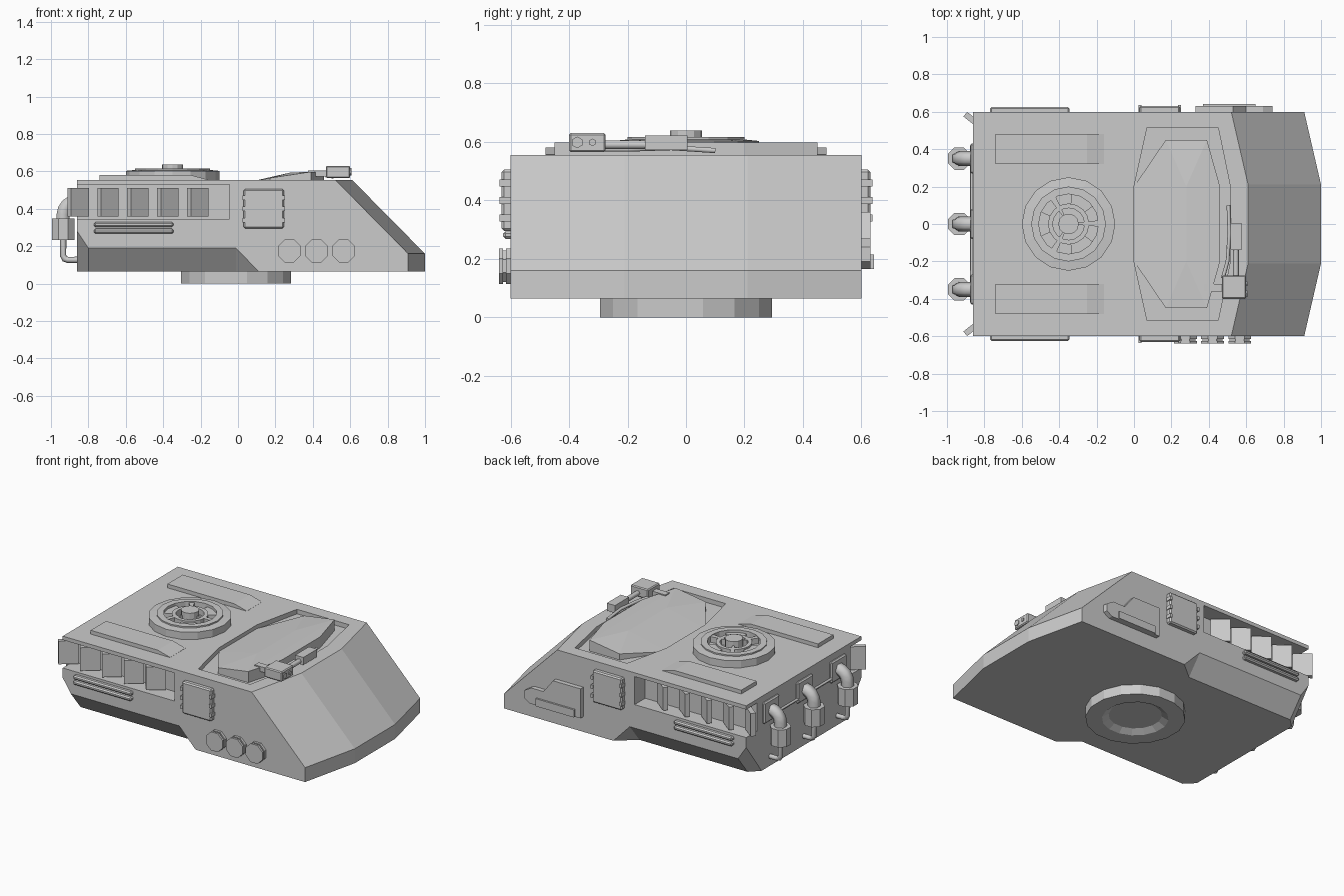
import bpy, bmesh, math
from mathutils import Vector, Matrix

if "Cube" in bpy.data.objects:
    bpy.data.objects.remove(bpy.data.objects["Cube"])

def finish(name, bm):
    bmesh.ops.recalc_face_normals(bm, faces=bm.faces[:])
    me = bpy.data.meshes.new(name)
    bm.to_mesh(me)
    bm.free()
    ob = bpy.data.objects.new(name, me)
    bpy.context.collection.objects.link(ob)
    return ob

def box(name, x, y, z, rot=0, bevel=0):
    bm = bmesh.new()
    size = [b - a for a, b in (x, y, z)]
    bmesh.ops.create_cube(bm, size=1, matrix=Matrix.Diagonal((*size, 1)))
    if bevel:
        bmesh.ops.bevel(bm, geom=bm.edges[:], offset=bevel, segments=1, affect='EDGES')
    ob = finish(name, bm)
    ob.location = [(a + b) / 2 for a, b in (x, y, z)]
    ob.rotation_euler.z = rot
    return ob

def prism(name, pts, axis, lo, hi):
    """Extrude a 2D outline along z, or an x-z outline along y."""
    bm = bmesh.new()
    mk = (lambda p, t: (p[0], p[1], t)) if axis == 'z' else (lambda p, t: (p[0], t, p[1]))
    a = [bm.verts.new(mk(p, lo)) for p in pts]
    b = [bm.verts.new(mk(p, hi)) for p in pts]
    bm.faces.new(a)
    bm.faces.new(b)
    for i in range(len(pts)):
        j = (i + 1) % len(pts)
        bm.faces.new((a[i], a[j], b[j], b[i]))
    return finish(name, bm)

def lathe(name, prof, loc, n=16, start=0, sweep=360, rot=(0, 0, 0)):
    """Spin an (r, z) outline; a closed outline makes a ring or ring sector."""
    bm = bmesh.new()
    full = sweep == 360
    m = n if full else n + 1
    rings = []
    for i in range(m):
        a = math.radians(start + sweep * i / n)
        rings.append([bm.verts.new((r * math.cos(a), r * math.sin(a), z)) for r, z in prof])
    k = len(prof)
    for i in range(n):
        p, q = rings[i], rings[(i + 1) % m]
        for j in range(k):
            bm.faces.new((p[j], q[j], q[(j + 1) % k], p[(j + 1) % k]))
    if not full:
        bm.faces.new(rings[0])
        bm.faces.new(rings[-1])
    bmesh.ops.remove_doubles(bm, verts=bm.verts[:], dist=1e-5)
    ob = finish(name, bm)
    ob.location, ob.rotation_euler = loc, rot
    return ob

def tube(name, pts, r, sides=1):
    cu = bpy.data.curves.new(name, 'CURVE')
    cu.dimensions = '3D'
    cu.bevel_depth, cu.bevel_resolution, cu.use_fill_caps = r, sides, True
    sp = cu.splines.new('POLY')
    sp.points.add(len(pts) - 1)
    for p, c in zip(sp.points, pts):
        p.co = (*c, 1)
    ob = bpy.data.objects.new(name, cu)
    bpy.context.collection.objects.link(ob)
    return ob

def ring(r0, r1, z0, z1):
    return [(r0, z0), (r1, z0), (r1, z1), (r0, z1)]

# hull: one half, mirrored
V = dict(T0=(-.86, 0, .555), T1=(-.86, .6, .555), T2=(.52, .6, .555), T3=(.61, .21, .555), T4=(.61, 0, .555),
         M2=(.91, .6, .16), M3=(1, .21, .16), M4=(1, 0, .16), B2=(.91, .6, .065), B3=(1, .21, .065), B4=(1, 0, .065),
         C1=(.11, .6, .065), C2=(-.01, .5, .065), C3=(-.8, .5, .065), C4=(-.86, .44, .065), C5=(-.86, 0, .065),
         S1=(-.01, .6, .19), S2=(-.8, .6, .19), S3=(-.86, .6, .28))
F = ["T0 T1 T2 T3 T4", "T2 M2 M3 T3", "T3 M3 M4 T4", "M2 B2 B3 M3", "M3 B3 B4 M4",
     "B4 B3 B2 C1 C2 C3 C4 C5", "T1 S3 S2 S1 C1 B2 M2 T2", "S1 S2 C3 C2", "S1 C2 C1",
     "S2 S3 C4 C3", "T0 C5 C4 S3 T1"]
bm = bmesh.new()
for s in (1, -1):
    vs = {k: bm.verts.new((x, y * s, z)) for k, (x, y, z) in V.items()}
    for f in F:
        bm.faces.new([vs[k] for k in f.split()])
bmesh.ops.remove_doubles(bm, verts=bm.verts[:], dist=1e-5)
hull = finish("hull", bm)

# recesses: side louvre bays and the canopy well
well = [(0, -.2), (.07, -.515), (.45, -.515), (.515, -.2), (.515, .2), (.45, .515), (.07, .515), (0, .2)]
cutters = [prism("canopy_well_cutter", well, 'z', .525, .7)]
for s in (1, -1):
    cutters.append(box("bay_cutter", (-.95, -.045), sorted((s * .49, s * .7)), (.345, .53)))
bpy.context.view_layer.objects.active = hull
for c in cutters:
    c.hide_render = True
    mod = hull.modifiers.new("cut", 'BOOLEAN')
    mod.object, mod.operation, mod.solver = c, 'DIFFERENCE', 'EXACT'
    bpy.ops.object.modifier_apply(modifier=mod.name)
    bpy.data.objects.remove(c)

# canopy
bm = bmesh.new()
for s in (1, -1):
    for x, y, z in [(0, .2, .53), (.28, .2, .594), (.46, .2, .598), (.17, .45, .565), (.39, .45, .598)]:
        bm.verts.new((x, y * s, z))
        bm.verts.new((x, y * s, .515))
bmesh.ops.convex_hull(bm, input=bm.verts[:])
finish("canopy", bm)

# mounting ring underneath
lathe("mount_ring", [(0, .08), (.3, .08), (.3, 0), (.2, 0), (.16, .025), (0, .025)], (-.01, 0, 0), 16, 11.25)

# roof fan
fan = (-.35, 0, 0)
lathe("fan_housing", [(0, .54), (.25, .54), (.25, .603), (.2, .608), (.2, .575), (0, .575)], fan, 16)
lathe("fan_outer_ring", ring(.16, .2, .57, .617), fan, 16)
lathe("fan_inner_ring", ring(.085, .11, .57, .612), fan, 16)
lathe("fan_hub", [(0, .57), (.055, .57), (.055, .638), (0, .638)], fan, 12)
for a in (60, 180, 300):
    lathe("fan_blade", ring(.1, .165, .57, .6), fan, 4, a - 24, 48)
    lathe("fan_spoke", ring(.05, .165, .57, .612), fan, 1, a + 55, 12)

# parts repeated on both sides
for s in (1, -1):
    strip = prism("roof_strip", [(-.74, .55), (-.74, .58), (-.25, .58), (-.16, .556), (-.16, .55)],
                  'y', s * .32, s * .48)
    box("side_hatch", (.03, .245), sorted((s * .59, s * .63)), (.295, .505), bevel=.008)
    for x in (.032, .243):
        for z in (.34, .4, .46):
            box("hatch_hinge", (x - .008, x + .008), sorted((s * .6, s * .637)), (z - .012, z + .012))
    for z in (.281, .316):
        box("side_rail", (-.77, -.345), sorted((s * .59, s * .625)), (z - .013, z + .013), bevel=.008)
    for i in range(5):
        x = -.855 + i * .16
        box("louvre", (x - .06, x + .06), (s * .55 - .016, s * .55 + .016), (.36, .512), -s * math.radians(38))

# three round ports on the front side
for x in (.275, .42, .565):
    lathe("port", [(0, 0), (.066, 0), (.066, .018), (.058, .018), (.058, .028), (.066, .028), (.066, .042), (0, .042)],
          (x, -.598, .175), 8, 22.5, rot=(math.pi / 2, 0, 0))

# equipment box on the back side
prism("equipment_box", [(.33, .36), (.53, .36), (.6, .27), (.69, .27), (.74, .24), (.74, .19), (.7, .165), (.33, .165)],
      'y', .59, .63)
box("equipment_ledge", (.37, .65), (.6, .642), (.165, .215))

# sensor head and arm by the canopy
box("sensor_box", (.47, .6), (-.4, -.275), (.565, .63), bevel=.006)
for y, r in ((-.372, .02), (-.32, .013)):
    lathe("sensor_lens", [(0, 0), (r, 0), (r, .012), (0, .012)], (.594, y, .598), 6, rot=(0, math.pi / 2, 0))
box("sensor_tail", (.375, .475), (-.362, -.32), (.572, .605))
box("arm_block", (.515, .575), (-.14, .005), (.572, .622))
tube("arm_rod", [(.545, -.28, .59), (.545, -.13, .59)], .016)
tube("arm_cable", [(.475, -.29, .575), (.5, -.2, .575), (.51, -.05, .58), (.505, .1, .57)], .01)

# exhaust stacks at the rear
for y in (-.35, 0, .35):
    box("exhaust_flange", (-.875, -.85), (y - .08, y + .08), (.37, .51), bevel=.008)
    bend = [(-.865 - .07 * math.sin(t), y, .37 + .07 * math.cos(t)) for t in [i * math.pi / 8 for i in range(5)]]
    tube("exhaust_elbow", [(-.84, y, .44)] + bend + [(-.935, y, .3)], .04)
    lathe("exhaust_muffler", [(0, .233), (.065, .233), (.065, .348), (0, .348)], (-.935, y, 0), 8, 22.5)
    tube("exhaust_drain", [(-.935, y, .25), (-.935, y, .15), (-.927, y, .133), (-.91, y, .127), (-.85, y, .127)], .017)
tube("rear_rod", [(-.868, -.42, .4), (-.868, .42, .4)], .008)
